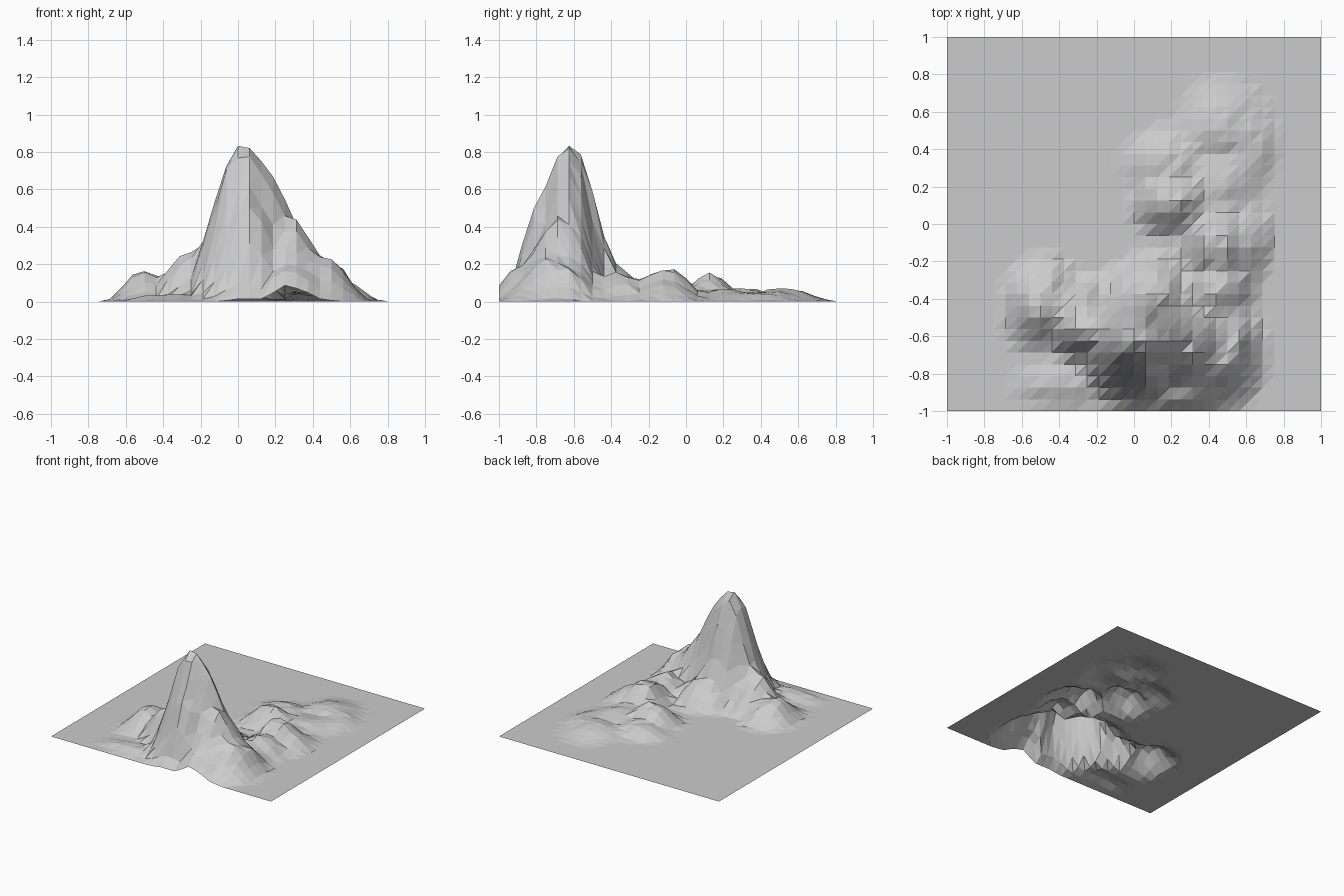
import bpy
import bmesh
import math
from mathutils import Vector, noise

cube = bpy.data.objects.get("Cube")
if cube:
    bpy.data.objects.remove(cube, do_unlink=True)

CELLS = 32
STEP = 2 / CELLS
SEA_LEVEL = .012

# Each hill: centre x, centre y, height, then its reach to west, east, south, north
HILLS = {
    "summit": (.02, -.62, .82, .21, .24, .23, .19),
    "summit_rib": (.19, -.6, .47, .1, .12, .12, .1),
    "south_rib": (.08, -.82, .36, .12, .12, .09, .1),
    "east_shoulder": (.28, -.67, .43, .15, .18, .18, .19),
    "south_east_spur": (.46, -.71, .24, .2, .17, .2, .25),
    "south_foot": (.27, -.89, .2, .14, .17, .12, .2),
    "west_ridge": (-.26, -.56, .26, .17, .2, .13, .2),
    "west_hill": (-.5, -.43, .16, .15, .18, .2, .19),
    "west_apron": (-.36, -.85, .05, .25, .25, .11, .14),
    "north_foot": (.08, -.36, .19, .18, .2, .14, .14),
    "saddle": (.45, -.34, .16, .18, .16, .17, .15),
    "east_hill": (.43, -.12, .19, .14, .18, .16, .19),
    "east_flank": (.6, -.12, .1, .12, .11, .16, .2),
    "middle_hill": (.2, .12, .16, .16, .17, .14, .13),
    "middle_slope": (.18, .32, .08, .2, .2, .15, .16),
    "middle_saddle": (.45, .22, .08, .2, .2, .18, .18),
    "north_hill": (.45, .5, .08, .18, .22, .14, .24),
    "north_flank": (.62, .42, .06, .15, .13, .2, .2),
}


def hill_height(x, y, hill):
    cx, cy, height, west, east, south, north = hill
    dx = (x - cx) / (east if x > cx else west)
    dy = (y - cy) / (north if y > cy else south)
    return height * math.exp(-(dx * dx + dy * dy) ** 1.25)


def terrain_height(x, y):
    # Neighbouring hills blend into ridges, then gullies roughen them
    total = sum(hill_height(x, y, hill) ** 3 for hill in HILLS.values())
    z = total ** (1 / 3)
    rough = noise.noise(Vector((x * 7, y * 7, .4)))
    rough += .8 * noise.noise(Vector((x * 17, y * 17, .7)))
    z *= 1 + .2 * rough * (1 - .8 * min(1, z))
    return max(0, z - SEA_LEVEL)


# Rock colour
rock = bpy.data.materials.new("rock_grey")
rock.use_nodes = True
colour = (.6, .6, .6, 1)
rock.diffuse_color = colour
rock.node_tree.nodes["Principled BSDF"].inputs["Base Color"].default_value = colour

# Square sheet of land, open underneath, each cell split along one diagonal
bm = bmesh.new()
grid = []
for row in range(CELLS + 1):
    y = -1 + row * STEP
    line = []
    for column in range(CELLS + 1):
        x = -1 + column * STEP
        line.append(bm.verts.new((x, y, terrain_height(x, y))))
    grid.append(line)

for low, high in zip(grid, grid[1:]):
    for column in range(CELLS):
        a, b = low[column], low[column + 1]
        c, d = high[column + 1], high[column]
        bm.faces.new((a, b, c))
        bm.faces.new((a, c, d))

mesh = bpy.data.meshes.new("mountain_terrain")
bm.to_mesh(mesh)
bm.free()
mesh.materials.append(rock)
terrain = bpy.data.objects.new("mountain_terrain", mesh)
bpy.context.collection.objects.link(terrain)
